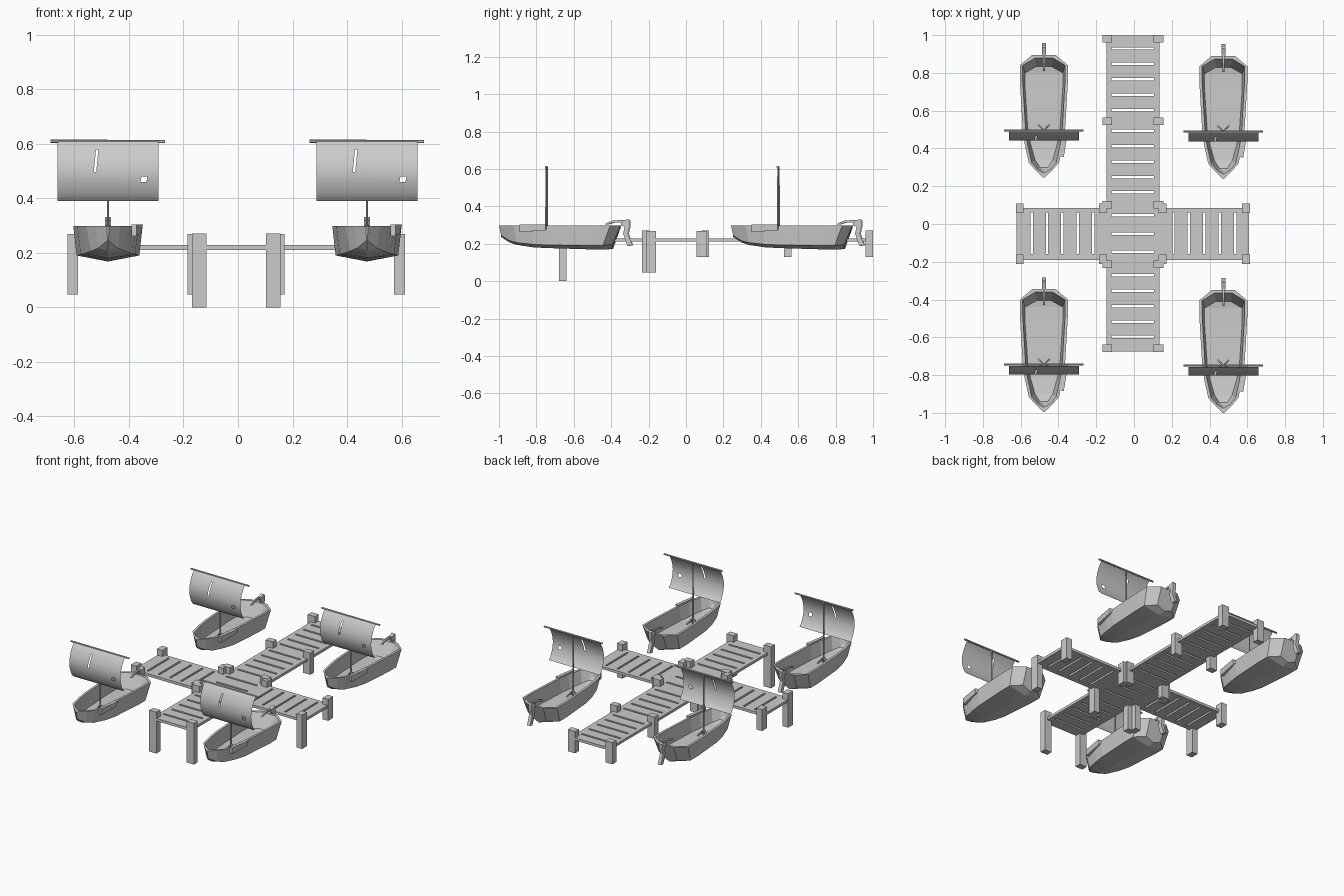
import bpy, bmesh, math
from mathutils import Vector

if "Cube" in bpy.data.objects:
    bpy.data.objects.remove(bpy.data.objects["Cube"])

BOATS = [(-.477, -.995), (.473, -1.0), (-.477, .245), (.473, .24)]   # bow positions


def make(name, verts, faces, spots=((0, 0),), smooth=False):
    """Create one mesh and place a linked copy at each (x, y) spot."""
    bm = bmesh.new()
    vs = [bm.verts.new(v) for v in verts]
    for f in faces:
        bm.faces.new([vs[i] for i in f])
    bmesh.ops.recalc_face_normals(bm, faces=bm.faces[:])
    me = bpy.data.meshes.new(name)
    bm.to_mesh(me)
    bm.free()
    for p in me.polygons:
        p.use_smooth = smooth
    for x, y in spots:
        ob = bpy.data.objects.new(name, me)
        ob.location = (x, y, 0)
        bpy.context.collection.objects.link(ob)


BOX = [(0, 1, 3, 2), (4, 6, 7, 5), (0, 4, 5, 1), (2, 3, 7, 6), (0, 2, 6, 4), (1, 5, 7, 3)]


def boxes(name, bounds):
    """Many boxes (x0,x1,y0,y1,z0,z1) in one mesh."""
    vs, fs = [], []
    for b in bounds:
        n = len(vs)
        vs += [(x, y, z) for x in b[0:2] for y in b[2:4] for z in b[4:6]]
        fs += [[i + n for i in f] for f in BOX]
    make(name, vs, fs)


def rod(name, a, b, r0, r1, sides):
    """Tapered rod between two points, copied to every boat."""
    a, b = Vector(a), Vector(b)
    q = (b - a).to_track_quat('Z', 'Y')
    vs = []
    for p, r in ((a, r0), (b, r1)):
        for i in range(sides):
            t = math.tau * (i + .5) / sides
            vs.append(p + q @ Vector((r * math.cos(t), r * math.sin(t), 0)))
    fs = [(i, (i + 1) % sides, sides + (i + 1) % sides, sides + i) for i in range(sides)]
    fs += [list(range(sides)), list(range(sides, 2 * sides))]
    make(name, vs, fs, BOATS)


def prism(name, profile, half):
    """Side profile (y, z) extruded across x, copied to every boat."""
    n = len(profile)
    vs = [(s * half, y, z) for s in (-1, 1) for y, z in profile]
    fs = [(i, (i + 1) % n, n + (i + 1) % n, n + i) for i in range(n)]
    make(name, vs, fs + [list(range(n)), list(range(n, 2 * n))], BOATS)


# ---- Pier decks: side rails and planks separated by slots
Z0, Z1 = .211, .228


def planks(a, b, slots, gap=.013):
    edges = [a] + [e for s in slots for e in (s - gap / 2, s + gap / 2)] + [b]
    return list(zip(edges[::2], edges[1::2]))


def run(start, n=5, step=.0815):
    return [start + i * step for i in range(n)]


slots = run(-.598) + [-.148, -.052, .047] + run(.167) + run(.603)
long_deck = [(-.145, -.119, -.675, .998, Z0, Z1), (.107, .135, -.675, .998, Z0, Z1)]
long_deck += [(-.119, .107, a, b, Z0, Z1) for a, b in planks(-.675, .998, slots)]
boxes("long_pier_deck", long_deck)
for name, x0, x1, s in (("left_pier_deck", -.622, -.145, -.542), ("right_pier_deck", .135, .608, .209)):
    deck = [(x0, x1, .06, .085, Z0, Z1), (x0, x1, -.19, -.16, Z0, Z1)]
    deck += [(a, b, -.16, .06, Z0, Z1) for a, b in planks(x0, x1, run(s))]
    boxes(name, deck)

# ---- Posts, shorter towards the back
posts = []
for y, z in ((-.658, 0), (-.214, .047), (.102, .128), (.545, .128), (.98, .128)):
    for x in (-.142, .129):
        posts.append((x - .026, x + .026, y - .02, y + .02, z, .27))
for x in (-.606, -.166, .151, .593):
    for y, z in ((-.187, .047), (.083, .128)):
        posts.append((x - .02, x + .02, y - .026, y + .026, z, .268))
boxes("pier_posts", posts)

# ---- Hull stations: top y, bottom y, top half width, chine half width, chine z, keel z
STATIONS = [
    (0, .012, .004, .002, .245, .236),
    (.042, .055, .047, .036, .217, .208),
    (.08, .095, .08, .062, .206, .194),
    (.175, .18, .101, .086, .197, .181),
    (.254, .254, .112, .1, .193, .177),
    (.51, .48, .127, .115, .19, .17),
    (.595, .555, .127, .115, .19, .168),
    (.65, .605, .062, .055, .195, .172)]
TOP, WALL = .298, .015
verts, faces = [], []
for k, (yt, yb, w, bw, zc, zk) in enumerate(STATIONS):
    dy = .025 if k == 0 else (-.016 if k == len(STATIONS) - 1 else 0)
    iw, fw, fz = max(w - WALL, .002), max(bw - WALL, .001), zc + .015
    verts += [(-w, yt, TOP), (-bw, yb, zc), (0, yb, zk), (bw, yb, zc), (w, yt, TOP),
              (iw, yt + dy, TOP), (fw, yb + dy, fz), (-fw, yb + dy, fz), (-iw, yt + dy, TOP)]
for k in range(len(STATIONS) - 1):
    a, b = 9 * k, 9 * k + 9
    faces += [(a + i, a + (i + 1) % 9, b + (i + 1) % 9, b + i) for i in range(9)]
for e in (0, 9 * (len(STATIONS) - 1)):
    faces += [[e + i for i in range(5)], [e + i for i in range(5, 9)], (e, e + 4, e + 5, e + 8)]
make("hull", verts, faces, BOATS)

# ---- Repair board lapped over the bow gunwale
pv = [(.086, .115, .262), (.105, .11, .262), (.086, .115, .303), (.105, .11, .303),
      (.105, .255, .285), (.122, .25, .272), (.105, .255, .303), (.128, .25, .303)]
make("repair_board", pv, BOX, BOATS)

# ---- Mast with braced foot, and yard
rod("mast", (0, .252, .2), (0, .252, .612), .005, .004, 6)
for sx in (-1, 1):
    for sy in (-1, 1):
        rod("mast_brace", (sx * .028, .258 + sy * .02, .205), (0, .252, .25), .005, .003, 4)
rod("yard", (-.21, .25, .609), (.21, .25, .608), .006, .006, 6)

# ---- Billowing sail with a slit and a small tear left open
ROWS = [.39, .405, .42, .44, .46, .48, .497, .517, .537, .558, .578, .592, .608]
verts, faces = [], []
for z in ROWS:
    t = (z - .39) / .218
    y = .244 - .008 * (1 - t) - .043 * math.sin(math.pi * t) ** .8 if 0 < t < 1 else .248 - .01 * (1 - t)
    slit = -.052 + .1 * (z - .497)
    tear = .119 + .2 * (z - .46)
    for x in (-.185, slit, slit + .009, .03, tear, tear + .022, .185):
        verts.append((x, y, z))
for r in range(len(ROWS) - 1):
    for c in range(6):
        if (c == 1 and 6 <= r < 10) or (c == 4 and r == 4):
            continue
        a = r * 7 + c
        faces.append((a, a + 1, a + 8, a + 7))
make("sail", verts, faces, BOATS, smooth=True)

# ---- Rudder and tiller
prism("rudder", [(.652, .318), (.69, .332), (.699, .322), (.698, .29), (.69, .255), (.7, .225),
                 (.713, .192), (.688, .188), (.676, .215), (.664, .255), (.672, .29), (.653, .3)], .011)
prism("tiller", [(.565, .303), (.575, .311), (.61, .325), (.66, .326), (.66, .312), (.615, .313), (.58, .302)], .005)
